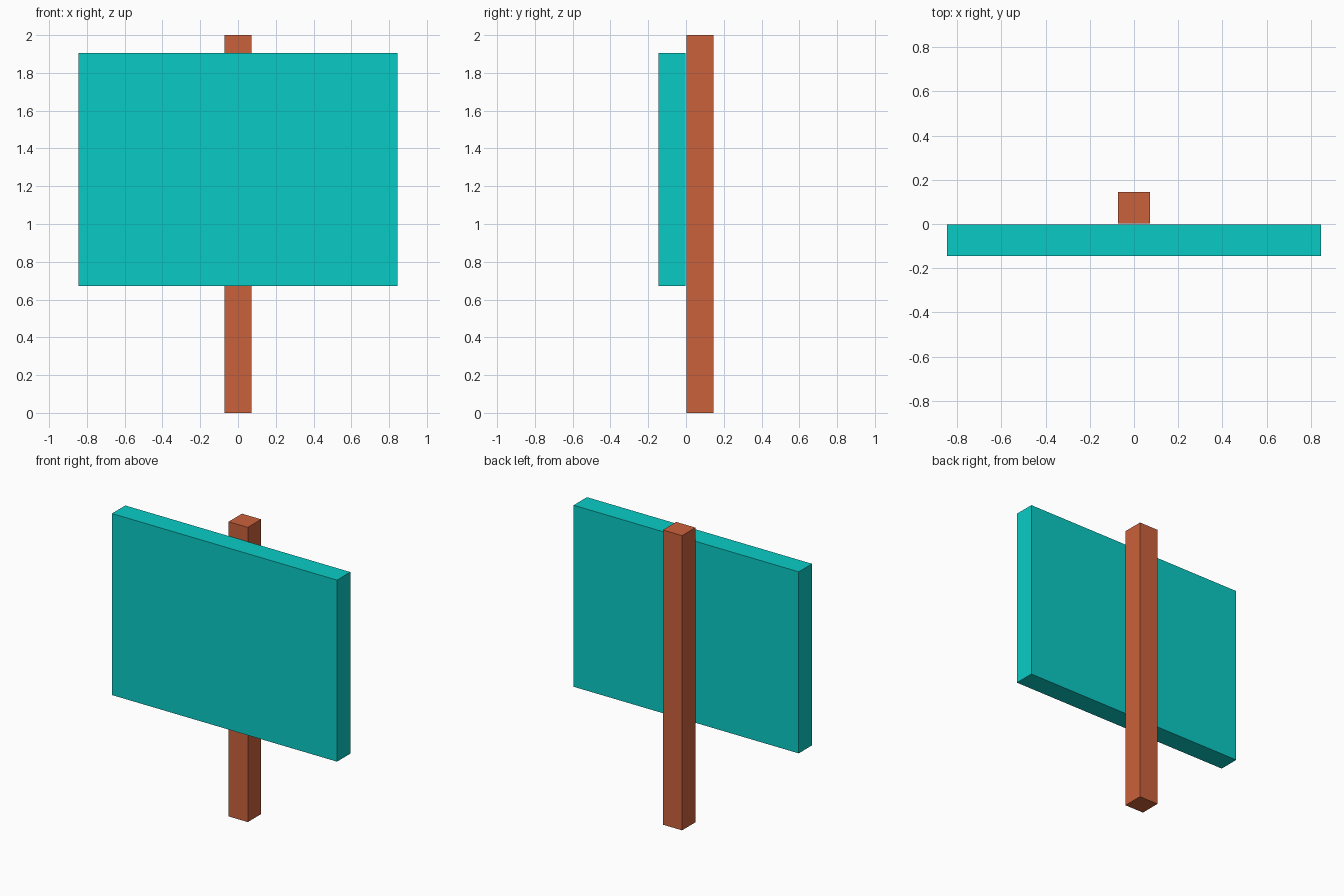
import bpy

if "Cube" in bpy.data.objects:
    bpy.data.objects.remove(bpy.data.objects["Cube"])


def material(name, color):
    mat = bpy.data.materials.new(name)
    mat.diffuse_color = color
    mat.use_nodes = True
    mat.node_tree.nodes["Principled BSDF"].inputs["Base Color"].default_value = mat.diffuse_color
    return mat


def box(name, lo, hi, mat):
    """Axis-aligned box spanning the corners lo and hi."""
    centre = [(a + b) / 2 for a, b in zip(lo, hi)]
    bpy.ops.mesh.primitive_cube_add(size=1, location=centre)
    obj = bpy.context.object
    obj.name = name
    obj.scale = [b - a for a, b in zip(lo, hi)]
    bpy.ops.object.transform_apply(location=False, rotation=False, scale=True)
    obj.data.materials.append(mat)
    return obj


brown = material("brown_wood", (0.60, 0.12, 0.045, 1))
teal = material("teal_paint", (0.003, 0.60, 0.56, 1))

# Upright post behind the board
box("post", (-0.072, 0.002, 0), (0.072, 0.145, 2), brown)

# Sign board, just clear of the front of the post
box("sign_board", (-0.845, -0.145, 0.673), (0.845, -0.002, 1.905), teal)
